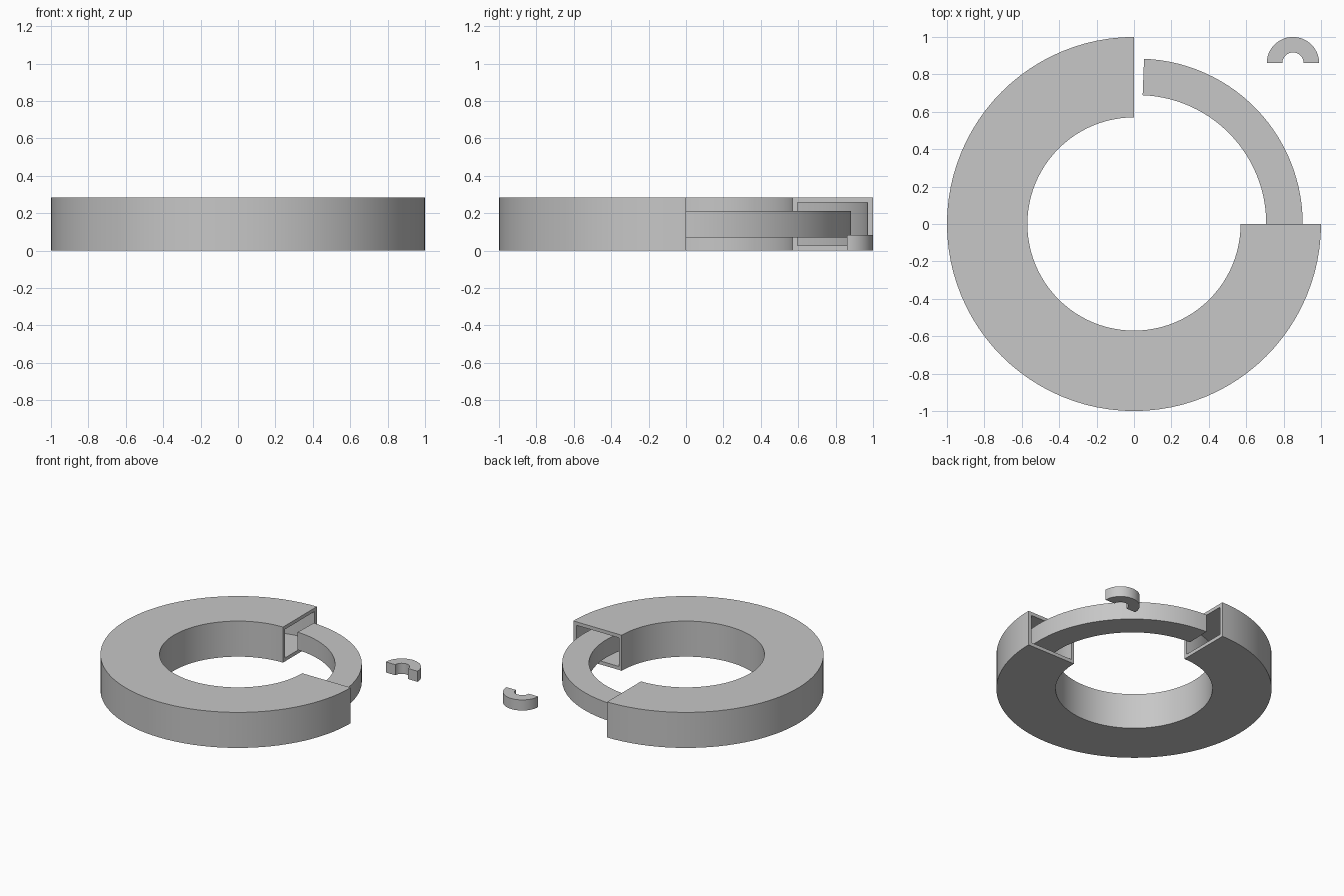
import bpy
import bmesh
from math import cos, sin, radians

cube = bpy.data.objects.get("Cube")
if cube:
    bpy.data.objects.remove(cube, do_unlink=True)

# One plain grey for every part
grey = bpy.data.materials.new("plain grey")
grey.use_nodes = True
colour = (0.57, 0.57, 0.57, 1)
grey.diffuse_color = colour
grey.node_tree.nodes["Principled BSDF"].inputs["Base Color"].default_value = colour


def rectangle(r0, r1, z0, z1):
    return [(r0, z0), (r1, z0), (r1, z1), (r0, z1)]


def sweep_arc(name, centre, start, end, steps, outer, inner=None):
    """Sweep a rectangle round a vertical axis; an inner rectangle hollows it."""
    bm = bmesh.new()

    def skin(profile):
        rings = []
        for i in range(steps + 1):
            a = radians(start + (end - start) * i / steps)
            rings.append([bm.verts.new((centre[0] + r * cos(a),
                                        centre[1] + r * sin(a), z))
                          for r, z in profile])
        for a, b in zip(rings, rings[1:]):
            for j in range(4):
                k = (j + 1) % 4
                bm.faces.new((a[j], a[k], b[k], b[j]))
        return rings[0], rings[-1]

    outside = skin(outer)
    if inner:
        # Frame-shaped ends leave the cavity open
        for o, n in zip(outside, skin(inner)):
            for j in range(4):
                k = (j + 1) % 4
                bm.faces.new((o[j], o[k], n[k], n[j]))
    else:
        for ring in outside:
            bm.faces.new(ring)
    bmesh.ops.recalc_face_normals(bm, faces=bm.faces[:])
    mesh = bpy.data.meshes.new(name)
    bm.to_mesh(mesh)
    bm.free()
    mesh.materials.append(grey)
    obj = bpy.data.objects.new(name, mesh)
    bpy.context.collection.objects.link(obj)
    bpy.ops.object.select_all(action='DESELECT')
    obj.select_set(True)
    bpy.context.view_layer.objects.active = obj
    bpy.ops.object.shade_smooth_by_angle(angle=radians(30))
    return obj


# Hollow three-quarter ring, open at both ends
sweep_arc("ring_casing", (0, 0), 90, 360, 72,
          rectangle(0.57, 1, 0, 0.285), rectangle(0.595, 0.97, 0.028, 0.257))

# Curved bar that slides out of the casing to bridge the gap
sweep_arc("sliding_bar", (0.02, 0.002), -25, 87.8, 36,
          rectangle(0.687, 0.882, 0.07, 0.212))

# Small loose half ring
sweep_arc("half_ring_clip", (0.85, 0.86), 0, 180, 32,
          rectangle(0.057, 0.14, 0, 0.085))
